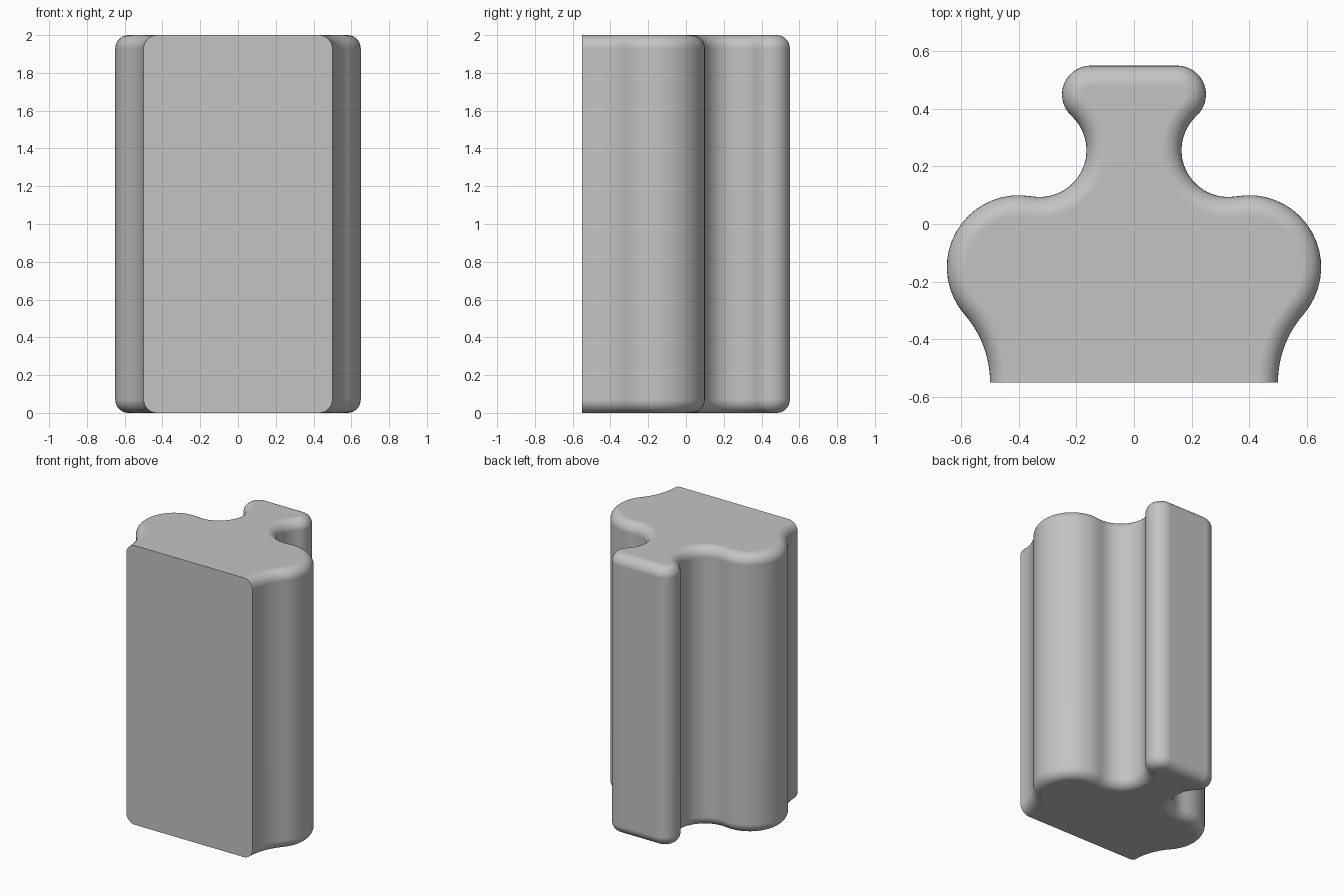
import bpy
import bmesh
from math import cos, sin, pi, sqrt, atan2

default = bpy.data.objects.get("Cube")
if default:
    bpy.data.objects.remove(default, do_unlink=True)

HEIGHT, FILLET, FRONT_Y = 2.0, 0.07, -0.55
FILLET_STEPS, ARC_STEPS = 8, 18

# Tangent arcs of the right half, front to back: centre x, centre y, radius, convex
skirt_r = 0.358
ARCS = [
    (0.5 + skirt_r, FRONT_Y, skirt_r, False),   # flared skirt
    (0.4, -0.15, 0.25, True),                   # shoulder
    (0.3275, 0.2563, 0.1625, False),            # neck
    (0.15, 0.45, 0.1, True),                    # head
]


def direction(a, b):
    return atan2(b[1] - a[1], b[0] - a[0])


def half_profile(inset):
    """Right half of the outline, moved inwards by inset."""
    points = []
    for i, (cx, cy, r, convex) in enumerate(ARCS):
        start = pi if i == 0 else direction(ARCS[i], ARCS[i - 1])
        end = pi / 2 if i == len(ARCS) - 1 else direction(ARCS[i], ARCS[i + 1])
        sweep = (end - start) % (2 * pi)
        if not convex:
            sweep -= 2 * pi
        radius = r - inset if convex else r + inset
        for k in range(0 if i == 0 else 1, ARC_STEPS + 1):
            a = start + sweep * k / ARC_STEPS
            points.append((cx + radius * cos(a), cy + radius * sin(a)))
    return points


def ring(bm, inset, z):
    right = half_profile(inset)
    outline = right + [(-x, y) for x, y in reversed(right)]
    return [bm.verts.new((x, y, z)) for x, y in outline]


# Rounded bottom edge, straight wall, rounded top edge
layers = []
for k in range(FILLET_STEPS + 1):
    a = pi / 2 * k / FILLET_STEPS
    layers.append((FILLET * (1 - sin(a)), FILLET * (1 - cos(a))))
layers += [(inset, HEIGHT - z) for inset, z in reversed(layers)]

bm = bmesh.new()
rings = [ring(bm, inset, z) for inset, z in layers]
for low, high in zip(rings, rings[1:]):
    for i in range(len(low)):
        j = (i + 1) % len(low)
        bm.faces.new((low[i], low[j], high[j], high[i]))
bm.faces.new(list(reversed(rings[0])))
bm.faces.new(rings[-1])
bmesh.ops.recalc_face_normals(bm, faces=bm.faces[:])

mesh = bpy.data.meshes.new("profile_block")
bm.to_mesh(mesh)
bm.free()
block = bpy.data.objects.new("profile_block", mesh)
bpy.context.collection.objects.link(block)

# Plain grey
grey = bpy.data.materials.new("grey")
grey.use_nodes = True
color = (0.55, 0.55, 0.55, 1.0)
grey.diffuse_color = color
grey.node_tree.nodes["Principled BSDF"].inputs["Base Color"].default_value = color
mesh.materials.append(grey)

# Smooth walls, crisp front edges, flat caps
bpy.ops.object.select_all(action='DESELECT')
block.select_set(True)
bpy.context.view_layer.objects.active = block
bpy.ops.object.shade_smooth_by_angle(angle=pi / 6)
weighted = block.modifiers.new("flat_cap_normals", 'WEIGHTED_NORMAL')
weighted.keep_sharp = True
